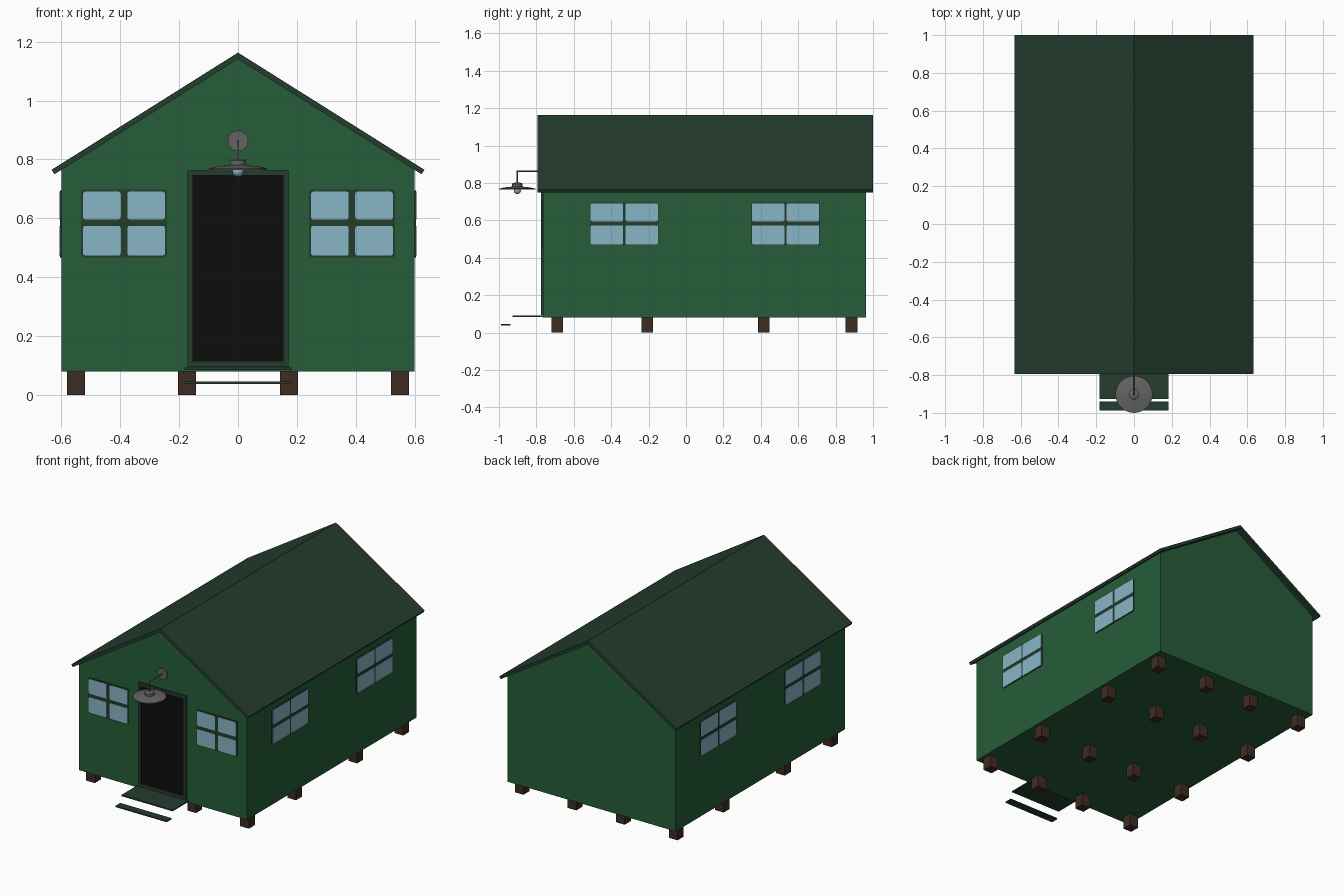
import bpy, bmesh, math
from mathutils import Matrix, Vector

if "Cube" in bpy.data.objects:
    bpy.data.objects.remove(bpy.data.objects["Cube"])


def material(name, col):
    m = bpy.data.materials.new(name)
    m.diffuse_color = (*col, 1)
    m.use_nodes = True
    m.node_tree.nodes["Principled BSDF"].inputs["Base Color"].default_value = m.diffuse_color
    return m


GREEN = material("wall green", (0.019, 0.107, 0.040))
DARK = material("roof dark green", (0.018, 0.045, 0.027))
GLASS = material("window blue", (0.245, 0.460, 0.565))
BLACK = material("door black", (0.004, 0.004, 0.004))
BROWN = material("post brown", (0.048, 0.025, 0.016))
GREY = material("lamp grey", (0.125, 0.125, 0.125))

FRONT, BACK, SIDE = -0.765, 0.962, 0.6


def finish(name, bm, mat, smooth=False):
    bmesh.ops.recalc_face_normals(bm, faces=bm.faces)
    me = bpy.data.meshes.new(name)
    bm.to_mesh(me)
    bm.free()
    me.materials.append(mat)
    ob = bpy.data.objects.new(name, me)
    bpy.context.collection.objects.link(ob)
    if smooth:
        bpy.context.view_layer.objects.active = ob
        ob.select_set(True)
        bpy.ops.object.shade_smooth_by_angle(angle=math.radians(35))
        ob.select_set(False)
    return ob


def prism(name, pts, offset, mat):
    """Solid between a closed outline and its copy moved by offset."""
    bm = bmesh.new()
    f = bm.faces.new([bm.verts.new(p) for p in pts])
    ext = bmesh.ops.extrude_face_region(bm, geom=[f], use_keep_orig=True)
    vs = [v for v in ext["geom"] if isinstance(v, bmesh.types.BMVert)]
    bmesh.ops.translate(bm, verts=vs, vec=Vector(offset))
    return finish(name, bm, mat)


def box(name, lo, hi, mat):
    pts = [(lo[0], lo[1], lo[2]), (hi[0], lo[1], lo[2]),
           (hi[0], hi[1], lo[2]), (lo[0], hi[1], lo[2])]
    return prism(name, pts, (0, 0, hi[2] - lo[2]), mat)


def plate(name, wall, u0, u1, v0, v1, out, r, mat):
    """Thin rounded plate on the front, left or right wall."""
    def at(u, v):
        if wall == "front":
            return (u, FRONT + 0.001, v)
        return ((SIDE - 0.001) * (1 if wall == "right" else -1), u, v)
    pts = []
    corners = [(u1 - r, v1 - r), (u0 + r, v1 - r), (u0 + r, v0 + r), (u1 - r, v0 + r)]
    for i, (cu, cv) in enumerate(corners):
        for k in range(4):
            a = math.pi / 2 * (i + k / 3)
            pts.append(at(cu + r * math.cos(a), cv + r * math.sin(a)))
    d = out + 0.001
    offset = {"front": (0, -d, 0), "right": (d, 0, 0), "left": (-d, 0, 0)}[wall]
    return prism(name, pts, offset, mat)


def lathe(name, profile, centre, mat, n=32):
    bm = bmesh.new()
    vs = [bm.verts.new((r, 0, z)) for r, z in profile]
    es = [bm.edges.new(p) for p in zip(vs, vs[1:])]
    bmesh.ops.spin(bm, geom=vs + es, cent=(0, 0, 0), axis=(0, 0, 1),
                   angle=math.tau, steps=n)
    bmesh.ops.remove_doubles(bm, verts=bm.verts, dist=1e-5)
    ob = finish(name, bm, mat, True)
    ob.location = centre
    return ob


def rod(name, a, b, r, mat, n=16):
    a, b = Vector(a), Vector(b)
    bm = bmesh.new()
    m = Matrix.Translation((a + b) / 2) @ (b - a).to_track_quat('Z', 'Y').to_matrix().to_4x4()
    bmesh.ops.create_cone(bm, cap_ends=True, segments=n, radius1=r, radius2=r,
                          depth=(b - a).length, matrix=m)
    return finish(name, bm, mat, True)


# hut body with gables
gable = [(-SIDE, 0.08), (SIDE, 0.08), (SIDE, 0.767), (0, 1.143), (-SIDE, 0.767)]
prism("hut_walls", [(x, FRONT, z) for x, z in gable], (0, BACK - FRONT, 0), GREEN)

# pitched roof
roof = [(0, 1.163), (0.633, 0.765), (0.623, 0.750), (0, 1.141), (-0.623, 0.750), (-0.633, 0.765)]
prism("roof", [(x, -0.795, z) for x, z in roof], (0, 1.795, 0), DARK)

# foundation posts
for x in (-0.55, -0.173, 0.173, 0.55):
    for y in (-0.688, -0.208, 0.415, 0.885):
        box("foundation_post", (x - 0.031, y - 0.031, 0), (x + 0.031, y + 0.031, 0.082), BROWN)


# windows with four panes
def window(wall, c, half, edge, gap, z0, z1):
    plate("window_frame", wall, c - half, c + half, z0, z1, 0.004, 0.01, DARK)
    zm = (z0 + z1) / 2 + 0.003
    for u0, u1 in ((c - half + edge, c - gap), (c + gap, c + half - edge)):
        for v0, v1 in ((z0 + edge, zm - 0.011), (zm + 0.011, z1 - edge)):
            plate("window_pane", wall, u0, u1, v0, v1, 0.006, 0.008, GLASS)


for c in (-0.387, 0.387):
    window("front", c, 0.146, 0.007, 0.011, 0.467, 0.698)
for wall in ("left", "right"):
    for c in (-0.33, 0.532):
        window(wall, c, 0.184, 0.004, 0.006, 0.468, 0.695)

# door and frame
plate("door", "front", -0.156, 0.156, 0.112, 0.747, 0.003, 0.004, BLACK)
for s in (-1, 1):
    u = sorted((s * 0.153, s * 0.172))
    plate("door_frame_side", "front", u[0], u[1], 0.095, 0.765, 0.009, 0.001, DARK)
for v0, v1 in ((0.095, 0.116), (0.746, 0.765)):
    plate("door_frame_rail", "front", -0.172, 0.172, v0, v1, 0.009, 0.001, DARK)

# entrance steps
box("upper_step", (-0.183, -0.927, 0.085), (0.183, FRONT + 0.005, 0.093), DARK)
box("lower_step", (-0.183, -0.988, 0.038), (0.183, -0.939, 0.046), DARK)

# hanging lamp
Y = -0.902
rod("lamp_wall_mount", (0, FRONT + 0.002, 0.863), (0, FRONT - 0.008, 0.863), 0.035, GREY, 32)
rod("lamp_arm", (0, FRONT, 0.863), (0, Y - 0.004, 0.863), 0.004, GREY)
rod("lamp_drop_rod", (0, Y, 0.865), (0, Y, 0.795), 0.004, GREY)
lathe("lamp_shade", [(0, 0.803), (0.022, 0.801), (0.028, 0.796), (0.028, 0.781),
                     (0.065, 0.777), (0.098, 0.770), (0.098, 0.765),
                     (0.06, 0.766), (0, 0.768)], (0, Y, 0), GREY)
bm = bmesh.new()
bmesh.ops.create_uvsphere(bm, u_segments=20, v_segments=12, radius=0.019,
                          matrix=Matrix.Translation((0, Y, 0.76)))
finish("lamp_bulb", bm, GLASS, True)
